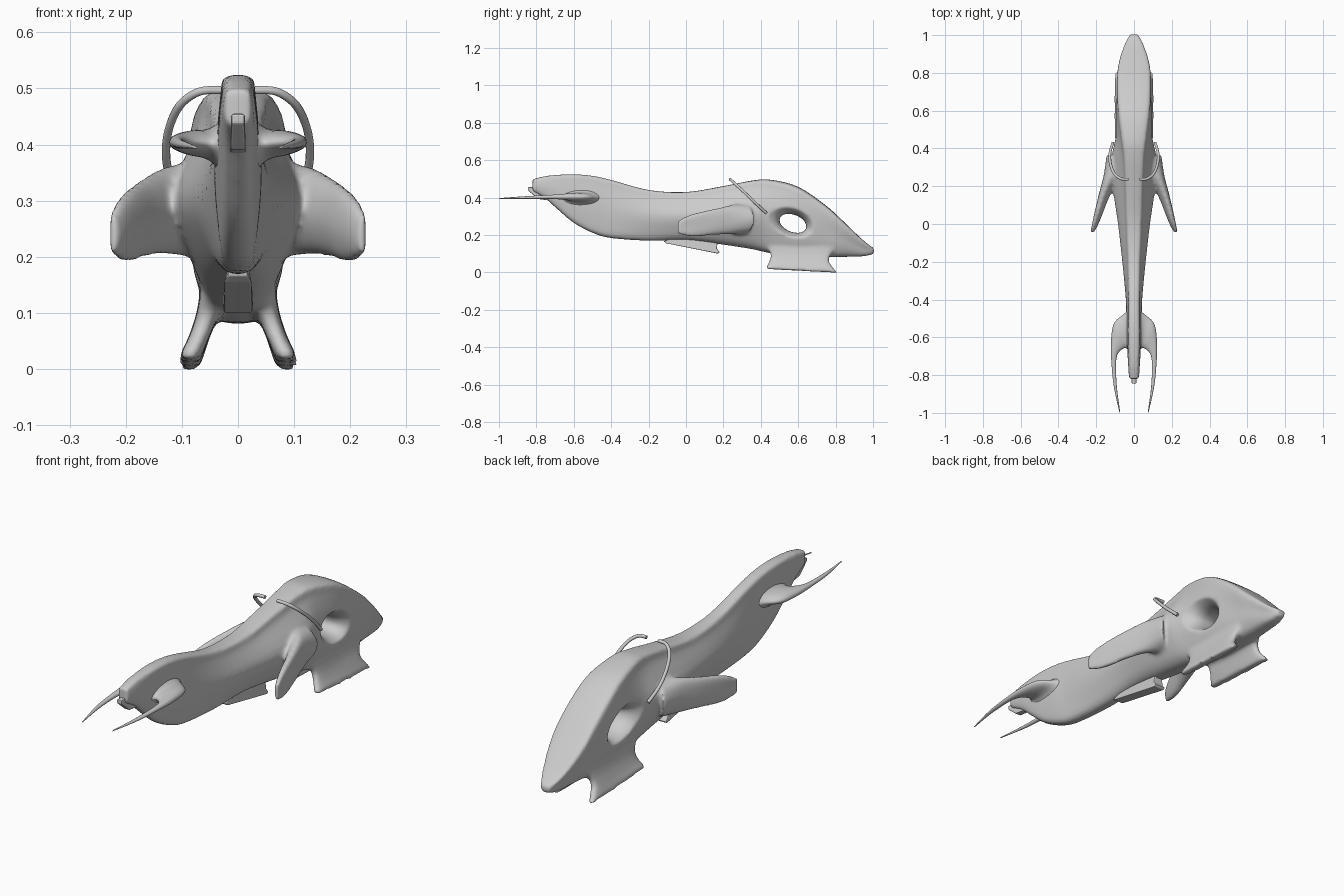
import bpy, bmesh, math
from mathutils import Vector as V

if "Cube" in bpy.data.objects:
    bpy.data.objects.remove(bpy.data.objects["Cube"])


def spline(pts, steps, closed):
    """Catmull-Rom resampling through the points."""
    n, out = len(pts), []
    for i in range(n if closed else n - 1):
        if closed:
            a, b, c, d = (pts[(i + k) % n] for k in (-1, 0, 1, 2))
        else:
            a, b, c, d = (pts[min(max(i + k, 0), n - 1)] for k in (-1, 0, 1, 2))
        for s in range(steps):
            t = s / steps
            out.append(0.5 * (2 * b + (c - a) * t + (2 * a - 5 * b + 4 * c - d) * t * t
                              + (3 * b - a - 3 * c + d) * t ** 3))
    return out if closed else out + [pts[-1].copy()]


def loft(bm, rings, side=1, around=4, along=5):
    """Smooth closed skin through rings of points; side=-1 mirrors it in x."""
    rings = [spline(r, around, True) for r in rings]
    cols = [spline(list(c), along, False) for c in zip(*rings)]
    grid = [[bm.verts.new((p.x * side, p.y, p.z)) for p in row] for row in zip(*cols)]
    n = len(grid[0])
    for a, b in zip(grid, grid[1:]):
        for i in range(n):
            j = (i + 1) % n
            bm.faces.new((a[i], a[j], b[j], b[i]))
    bm.faces.new(grid[0])
    bm.faces.new(grid[-1])


def ring(c, u, v, power=1.0, cup=0.0):
    """Eight-point oval; power < 1 squares it, cup bends it along u."""
    c, u, v, pts = V(c), V(u), V(v), []
    for k in range(8):
        a, b = math.cos(k * math.pi / 4), math.sin(k * math.pi / 4)
        a = math.copysign(abs(a) ** power, a) if abs(a) > 1e-6 else 0
        b = math.copysign(abs(b) ** power, b) if abs(b) > 1e-6 else 0
        pts.append(c + u * (a + cup * (b * b - 0.5)) + v * b)
    return pts


def finish(name, bm):
    bmesh.ops.recalc_face_normals(bm, faces=bm.faces[:])
    me = bpy.data.meshes.new(name)
    bm.to_mesh(me)
    bm.free()
    ob = bpy.data.objects.new(name, me)
    bpy.context.collection.objects.link(ob)
    for p in me.polygons:
        p.use_smooth = True
    return ob


def prism(name, profile, w_top, w_bottom, bevel):
    """Side profile (y, z, 1 if lower edge) widened in x."""
    bm = bmesh.new()
    rows = [[bm.verts.new((s * (w_bottom if low else w_top), y, z)) for y, z, low in profile]
            for s in (-1, 1)]
    n = len(profile)
    for r in rows:
        bm.faces.new(r)
    for i in range(n):
        j = (i + 1) % n
        bm.faces.new((rows[0][i], rows[0][j], rows[1][j], rows[1][i]))
    ob = finish(name, bm)
    for p in ob.data.polygons:
        p.use_smooth = False
    m = ob.modifiers.new("bevel", 'BEVEL')
    m.width, m.segments = bevel, 2
    return ob


# hull sections: y, top z, bottom z, shoulder / middle / bottom half widths
SECTIONS = [
    (-.82, .497, .435, .022, .026, .019), (-.75, .513, .395, .026, .031, .020),
    (-.68, .519, .335, .029, .035, .022), (-.60, .521, .270, .031, .038, .024),
    (-.50, .512, .218, .031, .042, .027), (-.40, .490, .190, .031, .043, .028),
    (-.20, .437, .175, .036, .062, .029), (0.0, .426, .178, .045, .085, .034),
    (.20, .457, .155, .053, .113, .043), (.35, .485, .133, .060, .118, .048),
    (.45, .490, .112, .070, .100, .050), (.60, .452, .093, .086, .094, .050),
    (.75, .352, .087, .090, .080, .045), (.85, .262, .087, .082, .068, .034),
    (.95, .168, .088, .052, .040, .025), (1.005, .128, .100, .022, .021, .016)]

hull = bmesh.new()
rings = []
for y, zt, zb, wt, wm, wb in SECTIONS:
    h = zt - zb
    half = [(wt * .75, zt), (wt, zt - .12 * h), (wm, zt - .48 * h),
            ((wm + wb) * .53, zt - .8 * h), (wb * .8, zb)]
    rings.append([V((x, y, z)) for x, z in half] + [V((-x, y, z)) for x, z in half[::-1]])
loft(hull, rings)

for side in (-1, 1):
    # forward-swept cupped side fins
    loft(hull, [ring((.070, .300, .285), (.075, .070, 0), (0, 0, .085)),
                ring((.125, .240, .282), (.038, .022, 0), (0, 0, .078), 1, .15),
                ring((.163, .150, .270), (.027, .010, 0), (0, 0, .070), 1, .3),
                ring((.194, .050, .254), (.020, .006, 0), (0, 0, .064), .9, .4),
                ring((.212, -.010, .246), (.014, .003, 0), (0, 0, .050), .8, .5),
                ring((.224, -.047, .240), (.008, 0, 0), (0, 0, .032), .8, .3)], side)
    # splayed landing skids
    loft(hull, [ring((.038, .615, .150), (.028, 0, 0), (0, .200, 0), .4),
                ring((.053, .615, .100), (.021, 0, 0), (0, .163, 0), .4),
                ring((.068, .605, .060), (.019, 0, 0), (0, .159, 0), .4),
                ring((.083, .613, .022), (.020, 0, 0), (0, .183, -.009), .4),
                ring((.087, .620, .008), (.018, 0, 0), (0, .190, -.010), .4)], side)
body = finish("hull", hull)

# flared opening through the rear hull
cut = bmesh.new()
ang = math.radians(-22)
rings = []
for x, a, b in ((-.16, .21, .14), (-.11, .15, .095), (-.075, .100, .066), (-.04, .080, .050),
                (0, .076, .046),
                (.04, .080, .050), (.075, .100, .066), (.11, .15, .095), (.16, .21, .14)):
    rings.append(ring((x, .572, .262), (0, a * math.cos(ang), a * math.sin(ang)),
                      (0, -b * math.sin(ang), b * math.cos(ang))))
loft(cut, rings)
cutter = finish("opening_cutter", cut)
cutter.hide_render = True
cutter.display_type = 'WIRE'


def remesh(name):
    m = body.modifiers.new(name, 'REMESH')
    m.mode, m.voxel_size, m.use_smooth_shade = 'VOXEL', .007, True


# fuse the shells, cut the opening, then soften every join
remesh("fuse")
m = body.modifiers.new("opening", 'BOOLEAN')
m.operation, m.object, m.solver = 'DIFFERENCE', cutter, 'EXACT'
remesh("even_out")
m = body.modifiers.new("soften", 'SMOOTH')
m.factor, m.iterations = .5, 8

for side, label in ((-1, "left"), (1, "right")):
    # front prongs
    bm = bmesh.new()
    loft(bm, [ring((.015, -.570, .395), (0, .125, 0), (0, 0, .065)),
              ring((.048, -.570, .400), (.010, .090, 0), (0, 0, .030)),
              ring((.083, -.595, .403), (.025, .065, 0), (0, 0, .022)),
              ring((.104, -.660, .404), (.018, .028, 0), (0, 0, .015)),
              ring((.107, -.740, .403), (.012, 0, 0), (0, 0, .010)),
              ring((.099, -.860, .400), (.008, 0, 0), (0, 0, .007)),
              ring((.075, -.998, .395), (.002, 0, 0), (0, 0, .002))], side)
    finish(label + "_front_prong", bm)
    # half-hoop handle rails
    path = spline([V((side * x, y, z)) for x, y, z in (
        (.030, .237, .497), (.070, .240, .494), (.105, .268, .468),
        (.125, .320, .420), (.127, .375, .367), (.112, .430, .316))], 6, False)
    cu = bpy.data.curves.new(label + "_rail", 'CURVE')
    cu.dimensions, cu.bevel_depth, cu.bevel_resolution = '3D', .0075, 3
    cu.use_fill_caps = True
    sp = cu.splines.new('POLY')
    sp.points.add(len(path) - 1)
    for p, q in zip(sp.points, path):
        p.co = (*q, 1)
    sp.use_smooth = True
    bpy.context.collection.objects.link(bpy.data.objects.new(label + "_rail", cu))

# belly scoop and nose plug
prism("belly_scoop", [(-.12, .166, 0), (-.105, .155, 1), (.172, .100, 1), (.18, .108, 1),
                      (.165, .128, 1), (.17, .175, 0), (-.05, .19, 0)], .018, .026, .004)
prism("nose_plug", [(-.845, .455, 0), (-.845, .438, 0), (-.79, .392, 1), (-.70, .38, 1),
                    (-.70, .455, 0)], .012, .014, .004)
